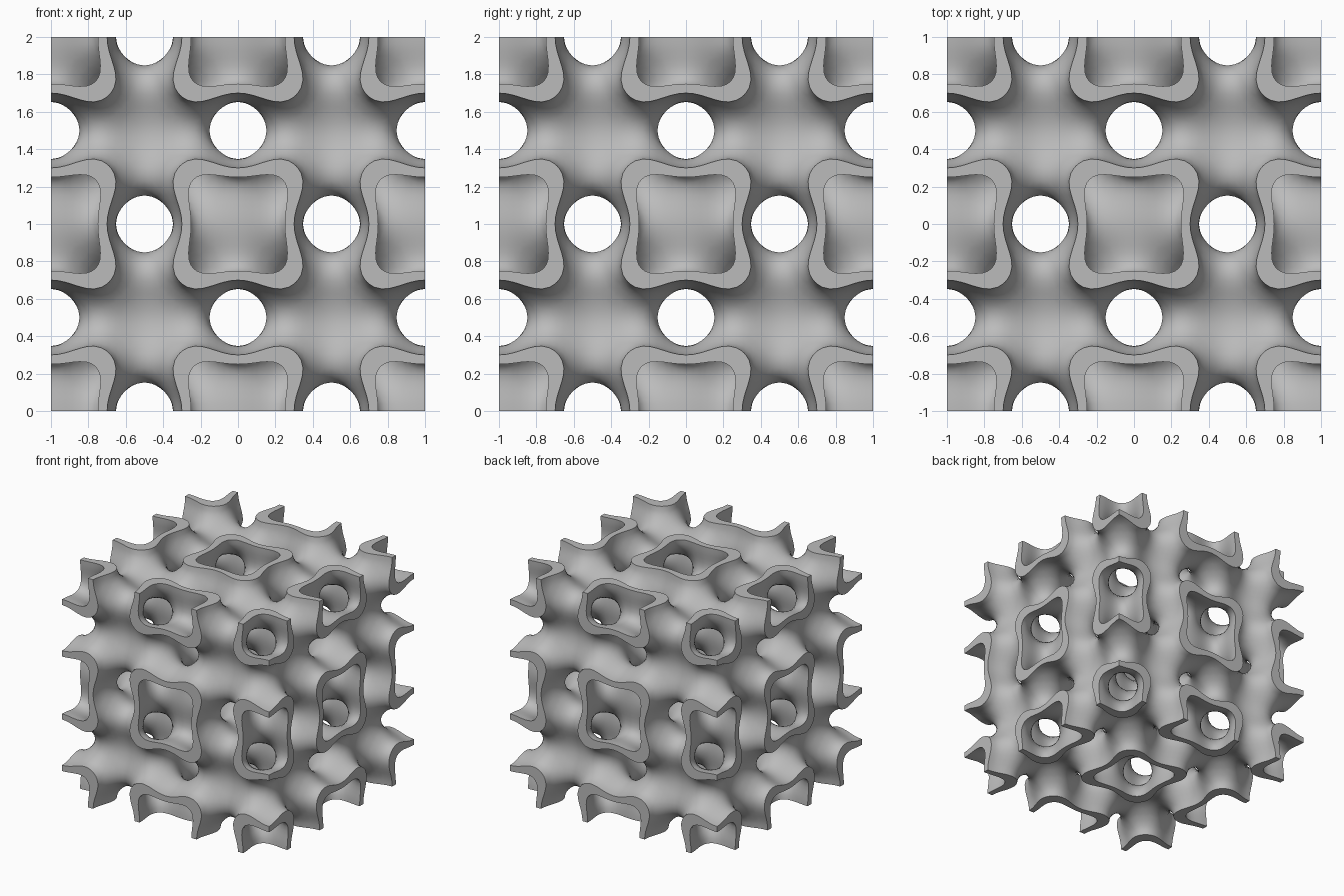
import bpy, bmesh
from math import cos, sin, pi, atan2
from mathutils import Vector

STEPS = 13          # grid steps across half a period
H = 0.5 / STEPS
# (bending weight, offset, direction the face looks along the field)
OUTER = (1.2, 0.665, -1)
INNER = (0.85, -1.15, 1)


def field(p, sheet):
    """Periodic body-centred field; the wall lies between two of its sheets."""
    x, y, z = (cos(2 * pi * v) for v in p)
    return (2 * (x * y + y * z + z * x)
            - sheet[0] * (2 * (x * x + y * y + z * z) - 3) + sheet[1])


def gradient(p, sheet):
    c = [cos(2 * pi * v) for v in p]
    total = sum(c)
    return Vector([-2 * pi * sin(2 * pi * v) * (2 * (total - k) - 4 * sheet[0] * k)
                   for v, k in zip(p, c)])


def add_sheet(bm, sheet):
    """Quad mesh of one sheet in an eighth of a period, edges exactly on its walls."""
    nodes = range(STEPS + 2)
    value = {(i, j, k): field([(n - 0.5) * H for n in (i, j, k)], sheet)
             for i in nodes for j in nodes for k in nodes}
    verts = {}

    def cell_vert(cell):
        if cell in verts:
            return verts[cell]
        crossings = []
        for d in range(3):
            for a in (0, 1):
                for b in (0, 1):
                    start = list(cell)
                    start[(d + 1) % 3] += a
                    start[(d + 2) % 3] += b
                    end = list(start)
                    end[d] += 1
                    f0, f1 = value[tuple(start)], value[tuple(end)]
                    if (f0 > 0) != (f1 > 0):
                        p = Vector([(n - 0.5) * H for n in start])
                        p[d] += H * f0 / (f0 - f1)
                        crossings.append(p)
        p = sum(crossings, Vector()) / len(crossings)
        for _ in range(3):
            g = gradient(p, sheet)
            p -= g * (field(p, sheet) / max(g.length_squared, 1))
            for d in range(3):
                if cell[d] in (0, STEPS):
                    p[d] = cell[d] * H
        verts[cell] = bm.verts.new(p)
        return verts[cell]

    for node, f0 in value.items():
        for d in range(3):
            end = list(node)
            end[d] += 1
            f1 = value.get(tuple(end))
            if f1 is None or (f0 > 0) == (f1 > 0):
                continue
            ring = []
            for a, b in ((0, 0), (1, 0), (1, 1), (0, 1)):
                cell = list(node)
                cell[(d + 1) % 3] -= a
                cell[(d + 2) % 3] -= b
                ring.append(tuple(cell))
            if any(not 0 <= n <= STEPS for cell in ring for n in cell):
                continue
            face = bm.faces.new([cell_vert(cell) for cell in ring])
            face.normal_update()
            if face.normal.dot(gradient(face.calc_center_median(), sheet)) * sheet[2] < 0:
                face.normal_flip()
    return list(verts.values())


def add_caps(bm, outer, inner):
    """Flat rims that close the wall where the block is cut."""
    caps = []
    for d in range(3):
        e, g = (d + 1) % 3, (d + 2) % 3
        arcs = [sorted((v for v in side if abs(v.co[d]) < 1e-6),
                       key=lambda v: atan2(v.co[g], v.co[e]))
                for side in (outer, inner)]
        cap = bm.faces.new(arcs[0] + arcs[1][::-1])
        cap.normal_update()
        if cap.normal[d] > 0:
            cap.normal_flip()
        caps.append(cap)
    bmesh.ops.triangulate(bm, faces=caps, ngon_method='EAR_CLIP')


def reflect_copy(bm, axis):
    """Double the piece across its far wall."""
    geom = bm.verts[:] + bm.edges[:] + bm.faces[:]
    copy = bmesh.ops.duplicate(bm, geom=geom)["geom"]
    for item in copy:
        if isinstance(item, bmesh.types.BMVert):
            item.co[axis] = 1 - item.co[axis]
    bmesh.ops.reverse_faces(
        bm, faces=[f for f in copy if isinstance(f, bmesh.types.BMFace)])


cube = bpy.data.objects.get("Cube")
if cube:
    bpy.data.objects.remove(cube, do_unlink=True)

# Eighth of a period, then one full corner period
bm = bmesh.new()
outer_verts = add_sheet(bm, OUTER)
inner_verts = add_sheet(bm, INNER)
add_caps(bm, outer_verts, inner_verts)
for axis in range(3):
    reflect_copy(bm, axis)
bmesh.ops.remove_doubles(bm, verts=bm.verts[:], dist=1e-4)

# Rims belong only on the outside of the block
inside = [f for f in bm.faces
          if any(all(v.co[d] > 1 - 1e-5 for v in f.verts) for d in range(3))]
bmesh.ops.delete(bm, geom=inside, context='FACES')
bmesh.ops.translate(bm, verts=bm.verts[:], vec=(-1, -1, -1))

mesh = bpy.data.meshes.new("lattice_shell")
bm.to_mesh(mesh)
bm.free()
shell = bpy.data.objects.new("lattice_shell", mesh)
shell.location.z = 1
bpy.context.scene.collection.objects.link(shell)

# Grey material
grey = bpy.data.materials.new("plain grey")
grey.use_nodes = True
colour = (0.5, 0.5, 0.5, 1)
grey.diffuse_color = colour
grey.node_tree.nodes["Principled BSDF"].inputs["Base Color"].default_value = colour
mesh.materials.append(grey)

# Smooth walls with crisp rims
bpy.ops.object.select_all(action='DESELECT')
shell.select_set(True)
bpy.context.view_layer.objects.active = shell
bpy.ops.object.shade_smooth_by_angle(angle=pi / 4)

# Mirror the corner period to the whole block
mirror = shell.modifiers.new("mirror_block", 'MIRROR')
mirror.use_axis = (True, True, True)
mirror.use_clip = True
mirror.merge_threshold = 0.0005
